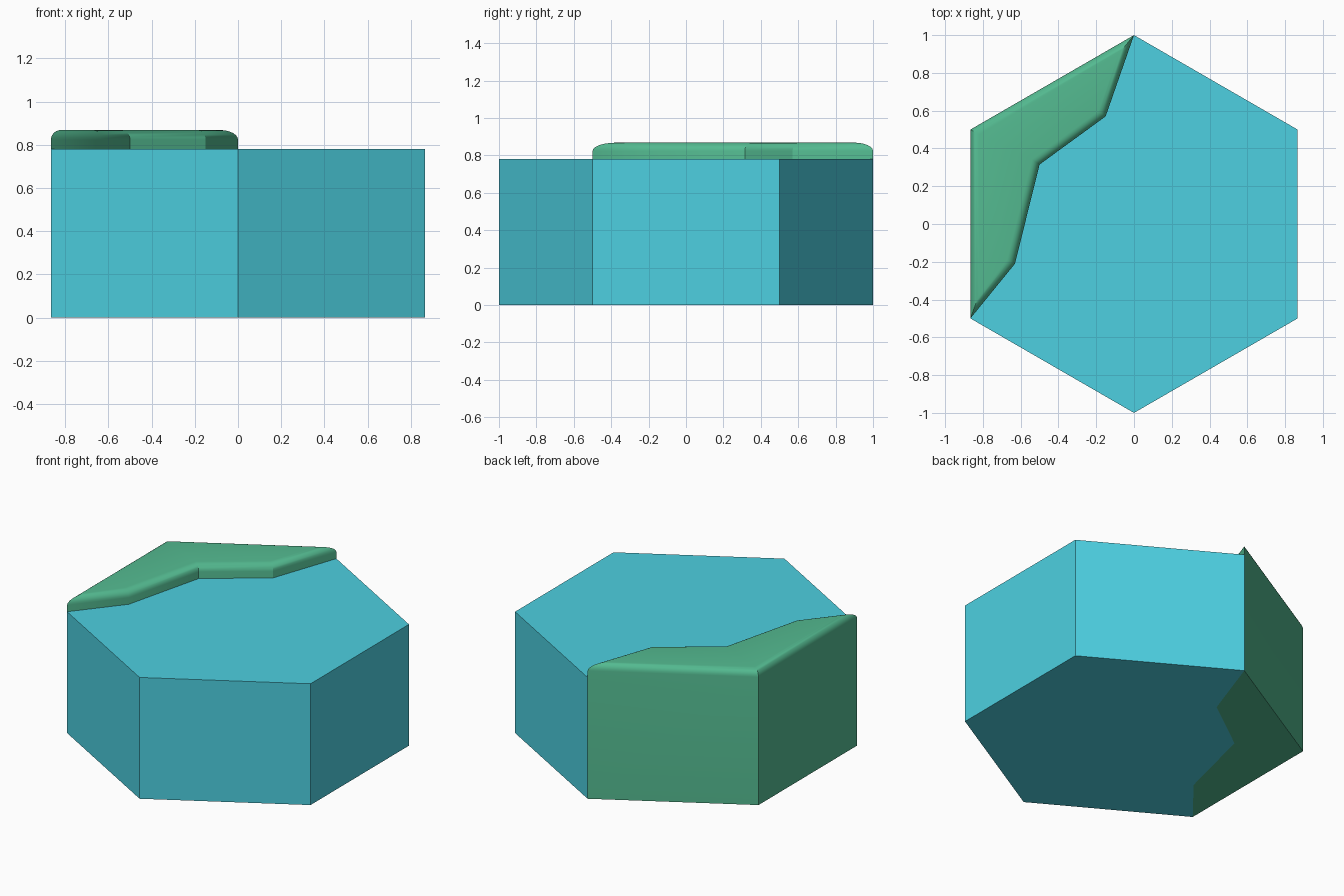
import bpy
import bmesh
from math import sin, cos, radians

cube = bpy.data.objects.get("Cube")
if cube:
    bpy.data.objects.remove(cube, do_unlink=True)

BASE_TOP, RAISED_TOP, ROUNDING = 0.78, 0.868, 0.045


def linear(c):
    c /= 255
    return c / 12.92 if c <= 0.04045 else ((c + 0.055) / 1.055) ** 2.4


def make_material(name, rgb):
    mat = bpy.data.materials.new(name)
    mat.use_nodes = True
    color = (*[linear(c) for c in rgb], 1)
    mat.diffuse_color = color
    bsdf = mat.node_tree.nodes["Principled BSDF"]
    bsdf.inputs["Base Color"].default_value = color
    bsdf.inputs["Roughness"].default_value = 0.8
    return mat


def prism(name, outline, height, mat, rounding=0):
    """Extrude an outline from the ground, optionally rounding its top rim."""
    bm = bmesh.new()
    base = bm.faces.new([bm.verts.new((x, y, 0)) for x, y in outline])
    top = bmesh.ops.extrude_face_region(bm, geom=[base], use_keep_orig=True)["geom"]
    for v in top:
        if isinstance(v, bmesh.types.BMVert):
            v.co.z = height
    bmesh.ops.recalc_face_normals(bm, faces=bm.faces)
    if rounding:
        rim = [e for e in bm.edges if all(v.co.z > height / 2 for v in e.verts)]
        bmesh.ops.bevel(bm, geom=rim, offset=rounding, offset_type='OFFSET',
                        segments=6, profile=0.5, affect='EDGES', clamp_overlap=True)
        bmesh.ops.recalc_face_normals(bm, faces=bm.faces)
    mesh = bpy.data.meshes.new(name)
    bm.to_mesh(mesh)
    bm.free()
    mesh.materials.append(mat)
    obj = bpy.data.objects.new(name, mesh)
    bpy.context.collection.objects.link(obj)
    return obj


# Hexagon corners, counter-clockwise from the back point
corners = [(cos(radians(90 + 60 * i)), sin(radians(90 + 60 * i))) for i in range(6)]

# Jagged shoreline from the side corner to the back point
shore = [(-0.63, -0.21), (-0.5, 0.315), (-0.15, 0.57)]

water_blue = make_material("water_blue", (77, 208, 225))
land_green = make_material("land_green", (84, 187, 145))

# Flat-topped main body
prism("water_body", corners[2:] + corners[:1] + shore[::-1], BASE_TOP, water_blue)

# Raised strip with a soft top rim
land = prism("raised_land", corners[:3] + shore, RAISED_TOP, land_green, ROUNDING)
bpy.ops.object.select_all(action='DESELECT')
land.select_set(True)
bpy.context.view_layer.objects.active = land
bpy.ops.object.shade_smooth_by_angle(angle=radians(30))
